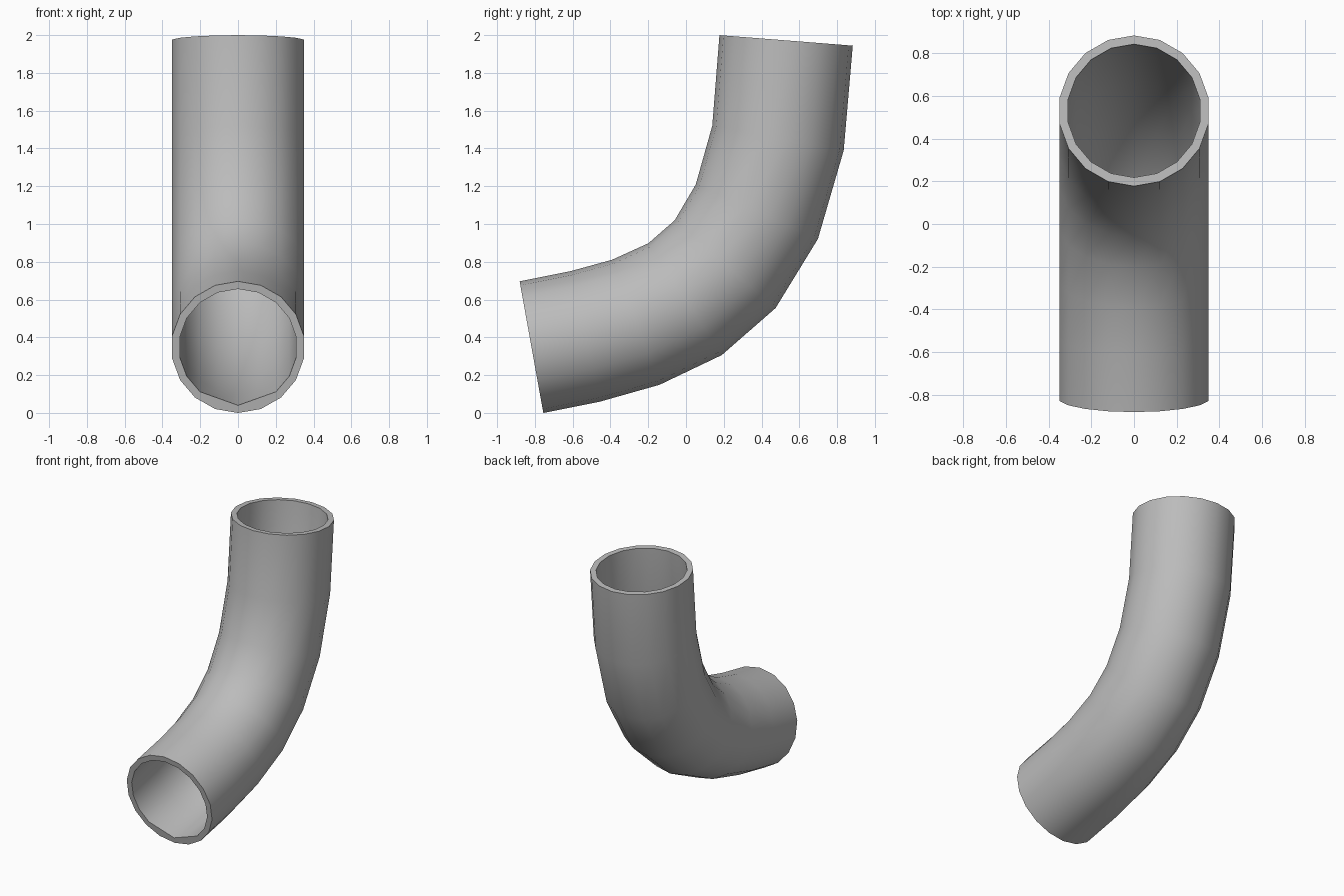
import bpy, bmesh
from math import sin, cos, pi, radians
from mathutils import Vector

if "Cube" in bpy.data.objects:
    bpy.data.objects.remove(bpy.data.objects["Cube"])

SIDES = 18
OUTER, INNER = 0.354, 0.313

# Centre line of the bend: y, z and slope in degrees
PATH = [(-0.818, 0.348, 10.2), (-0.533, 0.405, 12.7), (-0.265, 0.48, 20.7),
        (-0.005, 0.602, 33.2), (0.207, 0.787, 49), (0.375, 1.065, 66),
        (0.487, 1.455, 79.4), (0.53, 1.972, 85.5)]

grey = bpy.data.materials.new("pipe grey")
grey.use_nodes = True
colour = (0.5, 0.5, 0.5, 1)
grey.diffuse_color = colour
grey.node_tree.nodes["Principled BSDF"].inputs["Base Color"].default_value = colour

bm = bmesh.new()


def ring(y, z, slope, radius):
    t = radians(slope)
    up = Vector((0, -sin(t), cos(t)))
    verts = []
    for i in range(SIDES):
        a = 2 * pi * i / SIDES
        offset = Vector((sin(a), 0, 0)) + up * cos(a)
        verts.append(bm.verts.new(Vector((0, y, z)) + offset * radius))
    return verts


def bridge(a, b):
    for i in range(SIDES):
        j = (i + 1) % SIDES
        bm.faces.new((a[i], a[j], b[j], b[i]))


# Outer wall, then inner wall back again, closed into lips at both mouths
outer = [ring(*p, OUTER) for p in PATH]
inner = [ring(*p, INNER) for p in PATH]

# Flattened floor of the front mouth
bottom = SIDES // 2
for s in (-1, 1):
    mouth = inner[0]
    mouth[bottom + s].co = (mouth[bottom].co + mouth[bottom + 2 * s].co) / 2

loops = outer + inner[::-1]
for a, b in zip(loops, loops[1:] + loops[:1]):
    bridge(a, b)
bmesh.ops.recalc_face_normals(bm, faces=bm.faces[:])

mesh = bpy.data.meshes.new("pipe_elbow")
bm.to_mesh(mesh)
bm.free()
mesh.materials.append(grey)
pipe = bpy.data.objects.new("pipe_elbow", mesh)
bpy.context.collection.objects.link(pipe)

# Smooth walls with crisp lips
bpy.ops.object.select_all(action='DESELECT')
pipe.select_set(True)
bpy.context.view_layer.objects.active = pipe
bpy.ops.object.shade_smooth_by_angle(angle=radians(40))
